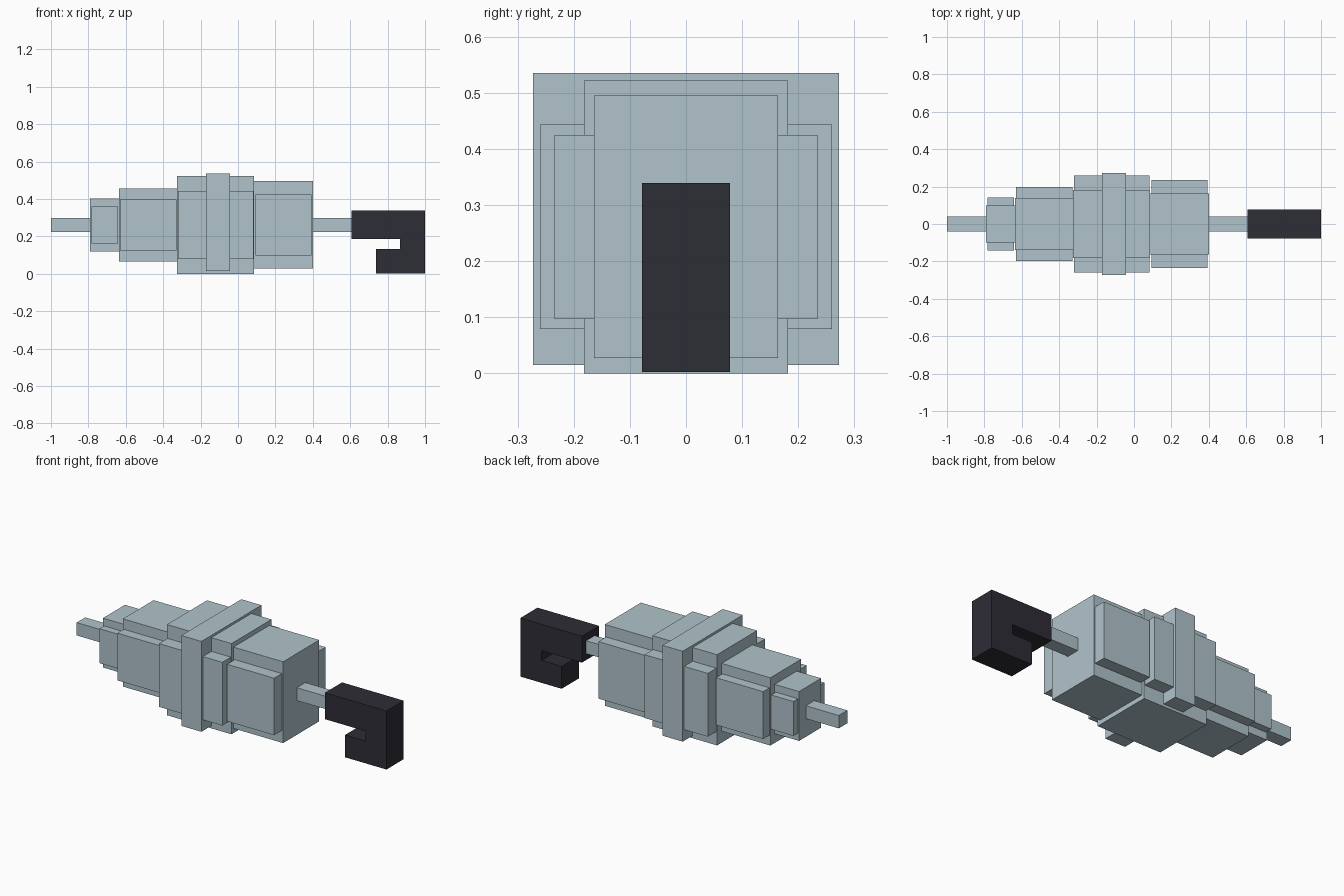
import bpy
import bmesh

cube = bpy.data.objects.get("Cube")
if cube:
    bpy.data.objects.remove(cube, do_unlink=True)


def material(name, color):
    mat = bpy.data.materials.new(name)
    mat.use_nodes = True
    mat.diffuse_color = color
    mat.node_tree.nodes["Principled BSDF"].inputs["Base Color"].default_value = color
    return mat


steel = material("pale blue grey", (0.434, 0.552, 0.597, 1))
dark = material("dark grip", (0.027, 0.026, 0.037, 1))


def add_object(name, bm, mat):
    bmesh.ops.recalc_face_normals(bm, faces=bm.faces)
    mesh = bpy.data.meshes.new(name)
    bm.to_mesh(mesh)
    bm.free()
    mesh.materials.append(mat)
    obj = bpy.data.objects.new(name, mesh)
    bpy.context.collection.objects.link(obj)


def extrude_profile(name, profile, half_width, mat):
    """Extrude an x-z outline symmetrically along y."""
    bm = bmesh.new()
    face = bm.faces.new([bm.verts.new((x, -half_width, z)) for x, z in profile])
    new = bmesh.ops.extrude_face_region(bm, geom=[face])["geom"]
    verts = [v for v in new if isinstance(v, bmesh.types.BMVert)]
    bmesh.ops.translate(bm, verts=verts, vec=(0, 2 * half_width, 0))
    add_object(name, bm, mat)


def box(name, x0, x1, half_width, half_height, mat=steel, mid=0.261):
    z0, z1 = mid - half_height, mid + half_height
    extrude_profile(name, [(x0, z0), (x1, z0), (x1, z1), (x0, z1)], half_width, mat)


# Stepped body: each section is a tall block crossed by a wide block
sections = [
    ("tail_section", -0.79, -0.635, 0.10, 0.142, 0.142, 0.099, 0.007),
    ("rear_section", -0.635, -0.325, 0.14, 0.195, 0.198, 0.136, 0.005),
    ("middle_section", -0.325, 0.086, 0.182, 0.261, 0.26, 0.182, 0.004),
    ("front_section", 0.086, 0.402, 0.164, 0.234, 0.234, 0.164, 0.008),
]
for name, x0, x1, tall_y, tall_z, wide_y, wide_z, inset in sections:
    box(name + "_tall_block", x0, x1, tall_y, tall_z)
    box(name + "_wide_block", x0 + inset, x1 - inset, wide_y, wide_z)

# Collar around the middle section
box("collar", -0.17, -0.042, 0.273, 0.26, mid=0.275)

# Shaft stubs at both ends
box("tail_shaft", -1.0, -0.78, 0.039, 0.037)
box("front_shaft", 0.39, 0.62, 0.039, 0.037)

# Hooked end
hook = [(0.608, 0.187), (0.865, 0.187), (0.865, 0.131), (0.737, 0.131),
        (0.737, 0.002), (1.0, 0.002), (1.0, 0.339), (0.608, 0.339)]
extrude_profile("hook", hook, 0.078, dark)
